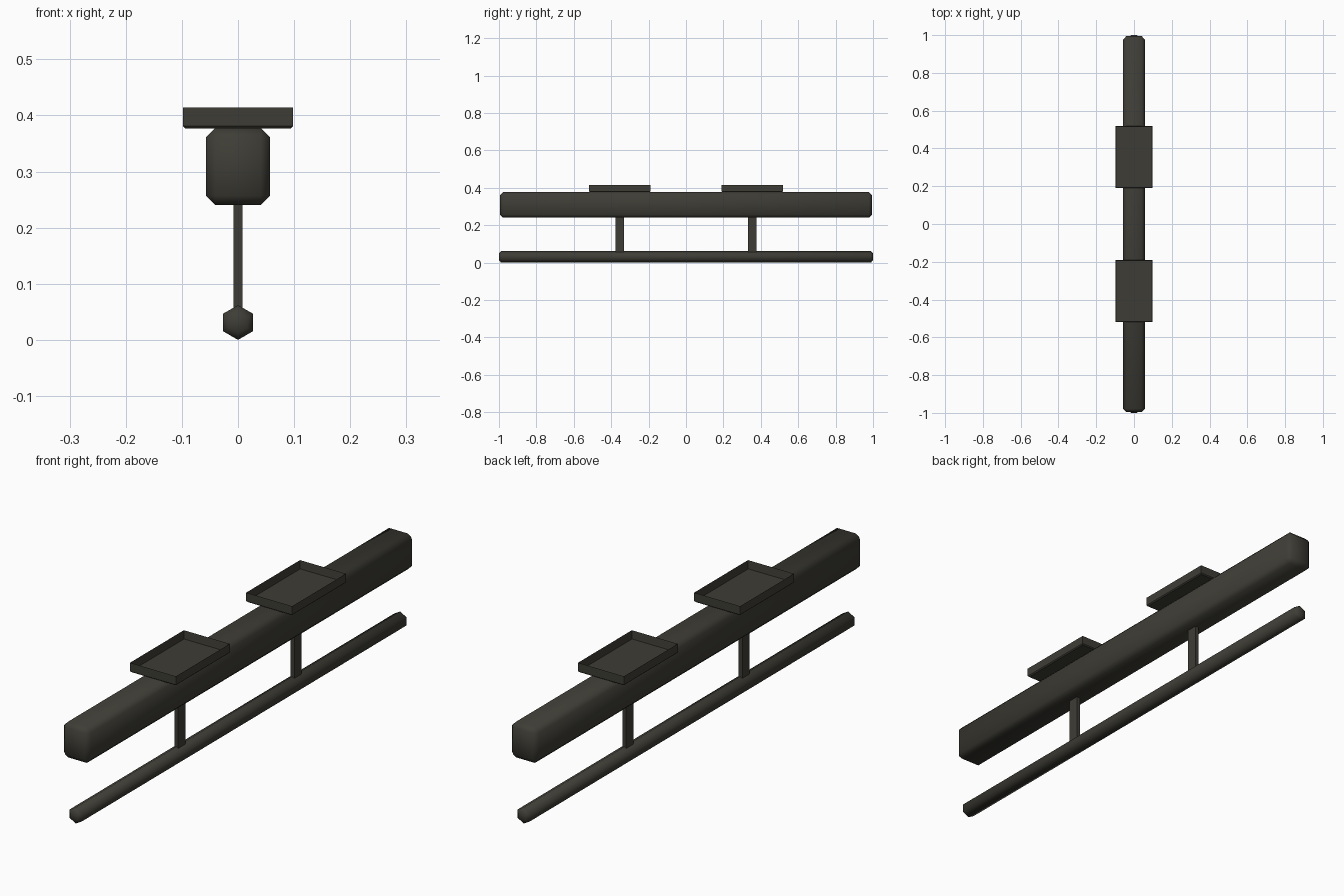
import bpy, bmesh, math
from mathutils import Matrix

if "Cube" in bpy.data.objects:
    bpy.data.objects.remove(bpy.data.objects["Cube"])

mat = bpy.data.materials.new("dark olive grey")
mat.diffuse_color = (0.048, 0.046, 0.036, 1)
mat.use_nodes = True
mat.node_tree.nodes["Principled BSDF"].inputs["Base Color"].default_value = mat.diffuse_color


def finish(bm, name, smooth=None):
    bmesh.ops.recalc_face_normals(bm, faces=bm.faces)
    mesh = bpy.data.meshes.new(name)
    bm.to_mesh(mesh)
    bm.free()
    mesh.materials.append(mat)
    ob = bpy.data.objects.new(name, mesh)
    bpy.context.collection.objects.link(ob)
    if smooth:
        bpy.ops.object.select_all(action='DESELECT')
        ob.select_set(True)
        bpy.context.view_layer.objects.active = ob
        bpy.ops.object.shade_smooth_by_angle(angle=math.radians(smooth))
    return ob


def box(size, centre):
    bm = bmesh.new()
    m = Matrix.Translation(centre) @ Matrix.Diagonal((*size, 1))
    bmesh.ops.create_cube(bm, size=1, matrix=m)
    return bm


# main beam with chamfered edges
bm = box((0.114, 1.99, 0.138), (0, 0, 0.309))
bmesh.ops.bevel(bm, geom=bm.edges[:], offset=0.017, segments=1, affect='EDGES')
finish(bm, "beam", 50)

# hexagonal lower rod with chamfered ends
bm = bmesh.new()
rot = Matrix.Translation((0, 0, 0.031)) @ Matrix.Rotation(math.pi / 2, 4, 'X') @ Matrix.Rotation(math.pi / 6, 4, 'Z')
bmesh.ops.create_cone(bm, cap_ends=True, segments=6, radius1=0.031, radius2=0.031, depth=2, matrix=rot)
# turn the hexagon so that a corner points straight up
top = max(v.co.z for v in bm.verts)
if top < 0.0615:
    bmesh.ops.rotate(bm, verts=bm.verts, cent=(0, 0, 0.031), matrix=Matrix.Rotation(math.pi / 6, 3, 'Y'))
ends = [e for e in bm.edges if abs(e.verts[0].co.y - e.verts[1].co.y) < 0.01]
bmesh.ops.bevel(bm, geom=ends, offset=0.011, segments=1, affect='EDGES')
finish(bm, "lower_rod", 61)

for side, label in ((-1, "front"), (1, "back")):
    y = side * 0.354
    # flat strut joining rod and beam
    finish(box((0.016, 0.045, 0.21), (0, y, 0.145)), label + "_strut")
    # shallow open tray on top of the beam
    bm = box((0.196, 0.328, 0.037), (0, y, 0.3955))
    bm.faces.ensure_lookup_table()
    top_face = max(bm.faces, key=lambda f: f.calc_center_median().z)
    low = [e for e in bm.edges if all(v.co.z < 0.39 for v in e.verts)]
    bmesh.ops.inset_region(bm, faces=[top_face], thickness=0.004)
    bmesh.ops.translate(bm, verts=top_face.verts[:], vec=(0, 0, -0.032))
    bmesh.ops.bevel(bm, geom=low, offset=0.004, segments=1, affect='EDGES')
    finish(bm, label + "_tray")
